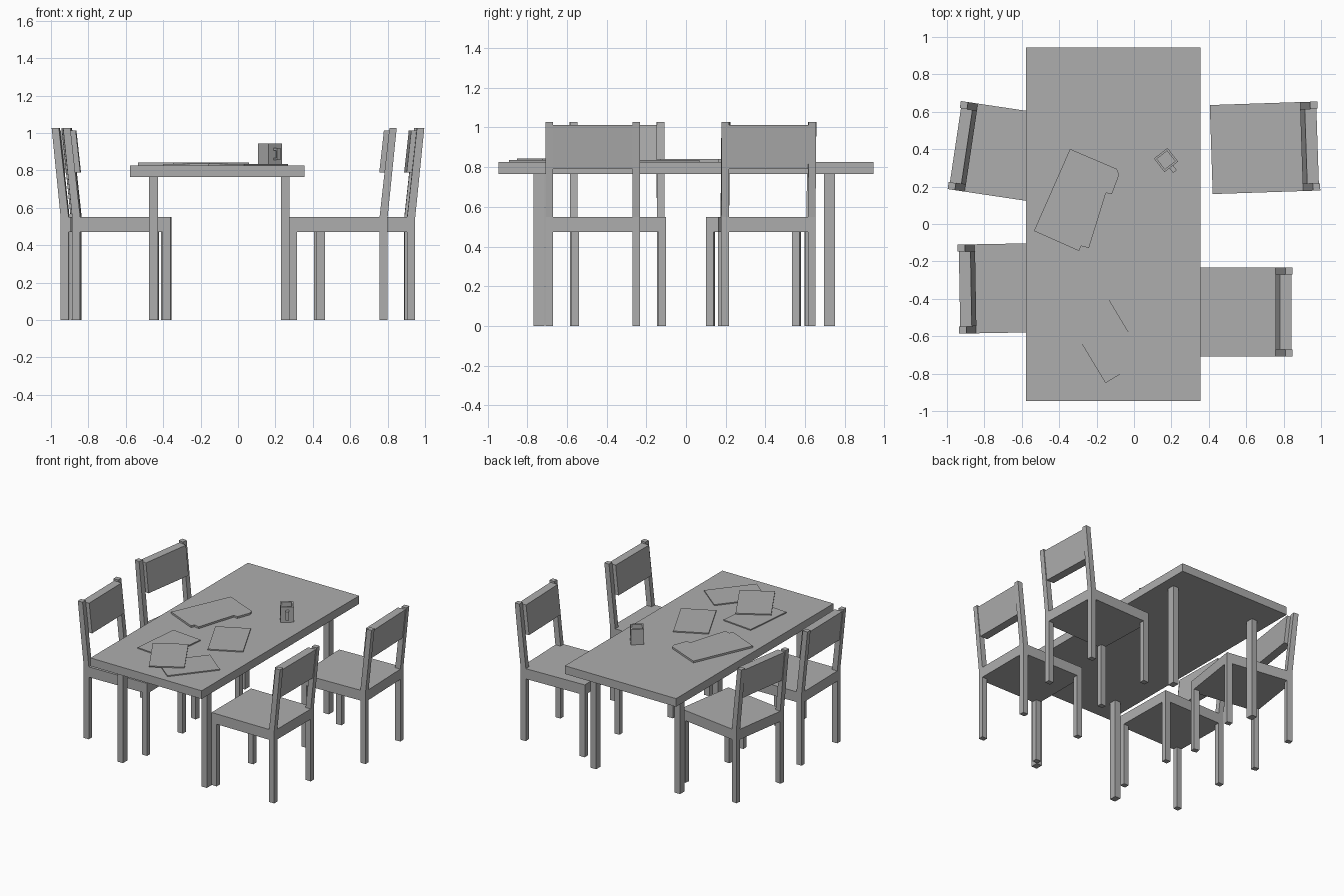
import bpy, bmesh
from math import radians
from mathutils import Matrix, Vector

cube = bpy.data.objects.get("Cube")
if cube:
    bpy.data.objects.remove(cube, do_unlink=True)

grey = bpy.data.materials.new("plain_grey")
grey.use_nodes = True
grey.diffuse_color = (0.42, 0.42, 0.42, 1)
grey.node_tree.nodes["Principled BSDF"].inputs["Base Color"].default_value = (0.42, 0.42, 0.42, 1)

TABLE_TOP = 0.827


def finish(name, bm, place=Matrix()):
    """Turn a bmesh into a placed grey object."""
    bmesh.ops.recalc_face_normals(bm, faces=bm.faces)
    mesh = bpy.data.meshes.new(name)
    bm.to_mesh(mesh)
    bm.free()
    mesh.materials.append(grey)
    obj = bpy.data.objects.new(name, mesh)
    obj.matrix_world = place
    bpy.context.collection.objects.link(obj)
    return obj


def add_box(bm, lo, hi):
    lo, hi = Vector(lo), Vector(hi)
    size = Matrix.Diagonal((*(hi - lo), 1))
    return bmesh.ops.create_cube(bm, size=1, matrix=Matrix.Translation((lo + hi) / 2) @ size)


def box(name, lo, hi, place=Matrix()):
    bm = bmesh.new()
    add_box(bm, lo, hi)
    return finish(name, bm, place)


def prism(name, points, direction, place=Matrix()):
    """Extrude a flat outline along a direction."""
    bm = bmesh.new()
    face = bm.faces.new([bm.verts.new(p) for p in points])
    out = bmesh.ops.extrude_face_region(bm, geom=[face], use_keep_orig=True)
    moved = [v for v in out["geom"] if isinstance(v, bmesh.types.BMVert)]
    bmesh.ops.translate(bm, verts=moved, vec=direction)
    return finish(name, bm, place)


def turned(x, y, z, angle):
    return Matrix.Translation((x, y, z)) @ Matrix.Rotation(radians(angle), 4, 'Z')


# Table
box("table_top", (-0.578, -0.945, 0.765), (0.356, 0.945, TABLE_TOP))
for x in (-0.475, 0.23):
    for y in (-0.768, 0.695):
        box("table_leg", (x, y, 0), (x + 0.046, y + 0.055, 0.765))


# Chair, with local x running from the seat front to the back
def chair(x, y, angle):
    place = turned(x, y, 0, angle)
    half, depth, leg, wide = 0.238, 0.527, 0.043, 0.038
    seat, top, slope = 0.55, 1.027, 0.11
    box("chair_seat", (0, -half, 0.472), (depth, half, seat), place)
    rear = depth - leg

    def lean(z):
        return rear + (z - seat) * slope

    for side in (-half, half - wide):
        box("chair_front_leg", (0, side, 0), (leg, side + wide, 0.472), place)
        box("chair_rear_leg", (rear, side, 0), (depth, side + wide, 0.472), place)
        outline = [(rear, side, seat), (depth, side, seat),
                   (lean(top) + 0.039, side, top), (lean(top), side, top)]
        prism("chair_back_post", outline, (0, wide, 0), place)

    low, high, inner = 0.79, 1.013, half - wide
    outline = [(lean(low) - 0.028, -inner, low), (lean(low) + 0.034, -inner, low),
               (lean(high) + 0.034, -inner, high), (lean(high) - 0.028, -inner, high)]
    prism("chair_back_panel", outline, (0, 2 * inner, 0), place)


chair(0.273, -0.47, 0)
chair(0.413, 0.398, 1.9)
chair(-0.392, 0.337, 171.5)
chair(-0.364, -0.338, 181)

# Sheets lying on the table, the last one resting on two others
for x, y, lift, angle in [(0.035, -0.155, 0, 27), (-0.259, -0.457, 0, -5.7),
                          (0.053, -0.668, 0, -38.7), (-0.144, -0.626, 0.008, 31)]:
    box("paper_sheet", (-0.123, -0.188, 0), (0.123, 0.188, 0.008),
        turned(x, y, TABLE_TOP + lift, angle))

# Open folder with a stepped edge
folder = [(-0.342, 0.401), (-0.091, 0.294), (-0.08, 0.262), (-0.118, 0.16), (-0.15, 0.166),
          (-0.241, -0.128), (-0.283, -0.118), (-0.294, -0.144), (-0.535, -0.037)]
prism("folder", [(x, y, TABLE_TOP) for x, y in folder], (0, 0, 0.014))

# Square mug: inset the top face and sink it to hollow the inside
mug_place = turned(0.171, 0.342, TABLE_TOP, 38)
bm = bmesh.new()
add_box(bm, (-0.046, -0.046, 0), (0.046, 0.046, 0.117))
rim = max(bm.faces, key=lambda f: f.calc_center_median().z)
bmesh.ops.inset_region(bm, faces=[rim], thickness=0.016)
well = bmesh.ops.extrude_face_region(bm, geom=[rim])
bmesh.ops.delete(bm, geom=[rim], context='FACES_ONLY')
bmesh.ops.translate(bm, vec=(0, 0, -0.1),
                    verts=[v for v in well["geom"] if isinstance(v, bmesh.types.BMVert)])
finish("mug", bm, mug_place)

# Mug handle
box("mug_handle_grip", (-0.012, -0.078, 0.028), (0.012, -0.066, 0.092), mug_place)
for z in (0.028, 0.08):
    box("mug_handle_arm", (-0.012, -0.066, z), (0.012, -0.046, z + 0.012), mug_place)
